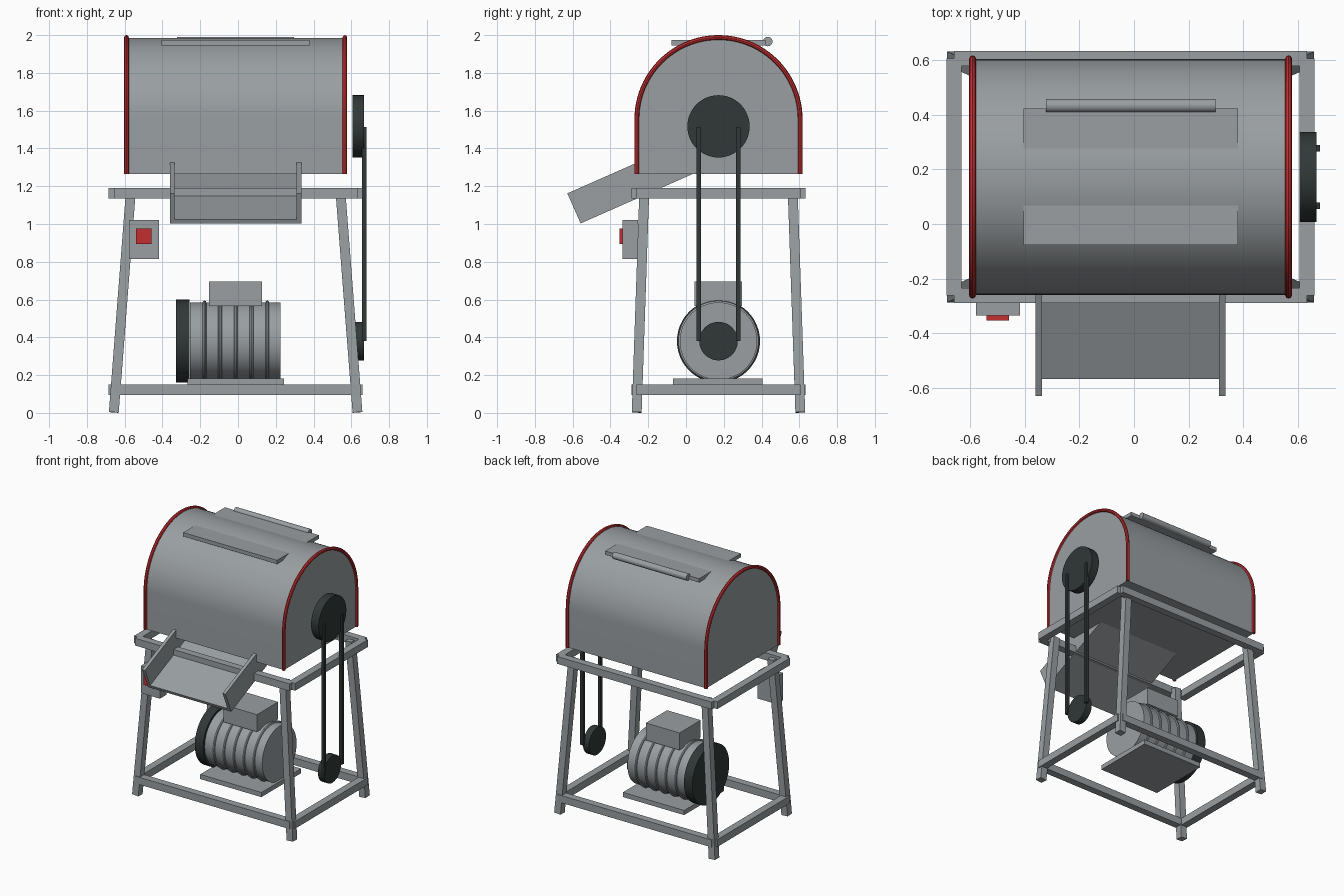
import bpy, bmesh, math
from mathutils import Vector, Matrix

cube = bpy.data.objects.get("Cube")
if cube:
    bpy.data.objects.remove(cube)

CX, CY = -0.0125, 0.172      # centre line of the machine
BAR = 0.055                  # square tube size of the stand


def material(name, rgb):
    m = bpy.data.materials.new(name)
    m.use_nodes = True
    m.diffuse_color = (*rgb, 1)
    m.node_tree.nodes["Principled BSDF"].inputs["Base Color"].default_value = (*rgb, 1)
    return m


GREY = material("steel grey", (0.32, 0.345, 0.36))
DARK = material("dark rubber", (0.03, 0.04, 0.038))
RED = material("signal red", (0.55, 0.028, 0.03))


def finish(name, bm, mat, smooth=False):
    bmesh.ops.recalc_face_normals(bm, faces=bm.faces)
    me = bpy.data.meshes.new(name)
    bm.to_mesh(me)
    bm.free()
    me.materials.append(mat)
    ob = bpy.data.objects.new(name, me)
    bpy.context.collection.objects.link(ob)
    if smooth:
        shade(ob)
    return ob


def shade(ob):
    bpy.ops.object.select_all(action='DESELECT')
    ob.select_set(True)
    bpy.context.view_layer.objects.active = ob
    bpy.ops.object.shade_smooth_by_angle(angle=math.radians(30))


def box(name, x, y, z, mat=GREY):
    """Box from its (low, high) range on each axis."""
    bm = bmesh.new()
    size = [r[1] - r[0] for r in (x, y, z)]
    mid = [(r[0] + r[1]) / 2 for r in (x, y, z)]
    bmesh.ops.create_cube(bm, size=1, matrix=Matrix.Translation(mid) @ Matrix.Diagonal((*size, 1)))
    return finish(name, bm, mat)


def beam(name, a, b, width):
    """Square tube between two points."""
    a, b = Vector(a), Vector(b)
    turn = Vector((0, 0, 1)).rotation_difference(b - a).to_matrix().to_4x4()
    bm = bmesh.new()
    bmesh.ops.create_cube(bm, size=1, matrix=Matrix.Translation((a + b) / 2) @ turn
                          @ Matrix.Diagonal((width, width, (b - a).length, 1)))
    return finish(name, bm, GREY)


def cylinder(name, x, y, z, radius, mat=GREY, sides=48):
    """Cylinder lying along x."""
    bm = bmesh.new()
    bmesh.ops.create_cone(bm, cap_ends=True, segments=sides, radius1=radius, radius2=radius,
                          depth=x[1] - x[0],
                          matrix=Matrix.Translation(((x[0] + x[1]) / 2, y, z))
                          @ Matrix.Rotation(math.pi / 2, 4, 'Y'))
    return finish(name, bm, mat, True)


def tube(name, points, radius, mat, closed=False):
    """Round tube along a path."""
    cu = bpy.data.curves.new(name, 'CURVE')
    cu.dimensions = '3D'
    cu.bevel_depth, cu.bevel_resolution, cu.use_fill_caps = radius, 2, True
    sp = cu.splines.new('POLY')
    sp.points.add(len(points) - 1)
    for p, co in zip(sp.points, points):
        p.co = (*co, 1)
    sp.use_cyclic_u = closed
    cu.materials.append(mat)
    ob = bpy.data.objects.new(name, cu)
    bpy.context.collection.objects.link(ob)
    bpy.ops.object.select_all(action='DESELECT')
    ob.select_set(True)
    bpy.context.view_layer.objects.active = ob
    bpy.ops.object.convert(target='MESH')
    shade(bpy.context.object)


# Arched drum housing
def arch(x, radius, base=1.265, centre=1.555, steps=48):
    pts = [(x, CY - radius, base)]
    for i in range(steps + 1):
        a = math.pi * (1 - i / steps)
        pts.append((x, CY + radius * math.cos(a), centre + radius * math.sin(a)))
    return pts + [(x, CY + radius, base)]


X0, X1 = CX - 0.578, CX + 0.578
bm = bmesh.new()
face = bm.faces.new([bm.verts.new(p) for p in arch(X0, 0.431)])
ext = bmesh.ops.extrude_face_region(bm, geom=[face])
bmesh.ops.translate(bm, vec=(X1 - X0, 0, 0),
                    verts=[v for v in ext["geom"] if isinstance(v, bmesh.types.BMVert)])
bm.faces.ensure_lookup_table()
if not any(all(abs(v.co.x - X0) < 1e-5 for v in f.verts) for f in bm.faces):
    bm.faces.new([v for v in face.verts])
finish("drum_housing", bm, GREY, True)
for side, x in (("right", X0), ("left", X1)):
    tube(f"{side}_rim", arch(x, 0.4325), 0.0125, RED)

# Lid and its handle
box("lid_panel", (CX - 0.392, CX + 0.392), (CY - 0.248, CY + 0.25), (1.945, 1.973))
cylinder("lid_handle", (CX - 0.31, CX + 0.31), 0.433, 1.966, 0.025, sides=24)

# Stand: two rectangular frames and four splayed legs
HX, HY = 0.645, 0.433
for level, z in (("top", 1.162), ("bottom", 0.122)):
    zr = (z - BAR / 2, z + BAR / 2)
    for s, lx, ly in ((-1, "right", "front"), (1, "left", "back")):
        y, x = CY + s * HY, CX + s * HX
        box(f"{level}_{ly}_bar", (CX - HX, CX + HX), (y - BAR / 2, y + BAR / 2), zr)
        box(f"{level}_{lx}_bar", (x - BAR / 2, x + BAR / 2), (CY - HY, CY + HY), zr)
for sx, lx in ((-1, "right"), (1, "left")):
    for sy, ly in ((-1, "front"), (1, "back")):
        beam(f"{ly}_{lx}_leg", (CX + sx * HX, CY + sy * HY, 0.003),
             (CX + sx * 0.555, CY + sy * 0.393, 1.17), 0.052)

# Sloping chute: floor plate and two side walls
chute = Matrix.Translation((0, -0.558, 1.003)) @ Matrix.Rotation(math.radians(23.8), 4, 'X')
for name, x, height in (("chute_floor", (-0.345, 0.32), 0.024),
                        ("chute_right_wall", (-0.36, -0.336), 0.174),
                        ("chute_left_wall", (0.311, 0.335), 0.174)):
    box(name, x, (0, 0.68), (0, height)).matrix_world = chute

# Switch box with red button
box("switch_box", (-0.577, -0.417), (-0.335, -0.255), (0.815, 1.02))
box("switch_button", (-0.54, -0.458), (-0.353, -0.333), (0.893, 0.976), RED)

# Motor with cooling ribs, fan cover, terminal box and base plate
MZ = 0.38
cylinder("motor_body", (-0.255, 0.225), CY, MZ, 0.205)
cylinder("motor_fan_cover", (-0.327, -0.257), CY, MZ, 0.22, DARK)
for i in range(5):
    x = -0.178 + i * 0.0832
    ring = [(x, CY + 0.205 * math.cos(a), MZ + 0.205 * math.sin(a))
            for a in (k * math.tau / 48 for k in range(48))]
    tube(f"motor_rib_{i + 1}", ring, 0.01, GREY, True)
box("motor_terminal_box", (-0.154, 0.127), (0.045, 0.297), (0.565, 0.695))
box("motor_base", (-0.268, 0.243), (-0.068, 0.405), (0.147, 0.182))

# Belt drive
cylinder("drum_pulley", (0.605, 0.668), CY, 1.517, 0.165, DARK)
cylinder("motor_pulley", (0.618, 0.668), CY, MZ, 0.102, DARK)
for s, name in ((-1, "front"), (1, "back")):
    y = CY + s * 0.105
    box(f"{name}_belt", (0.657, 0.681), (y - 0.012, y + 0.012), (MZ, 1.513), DARK)
